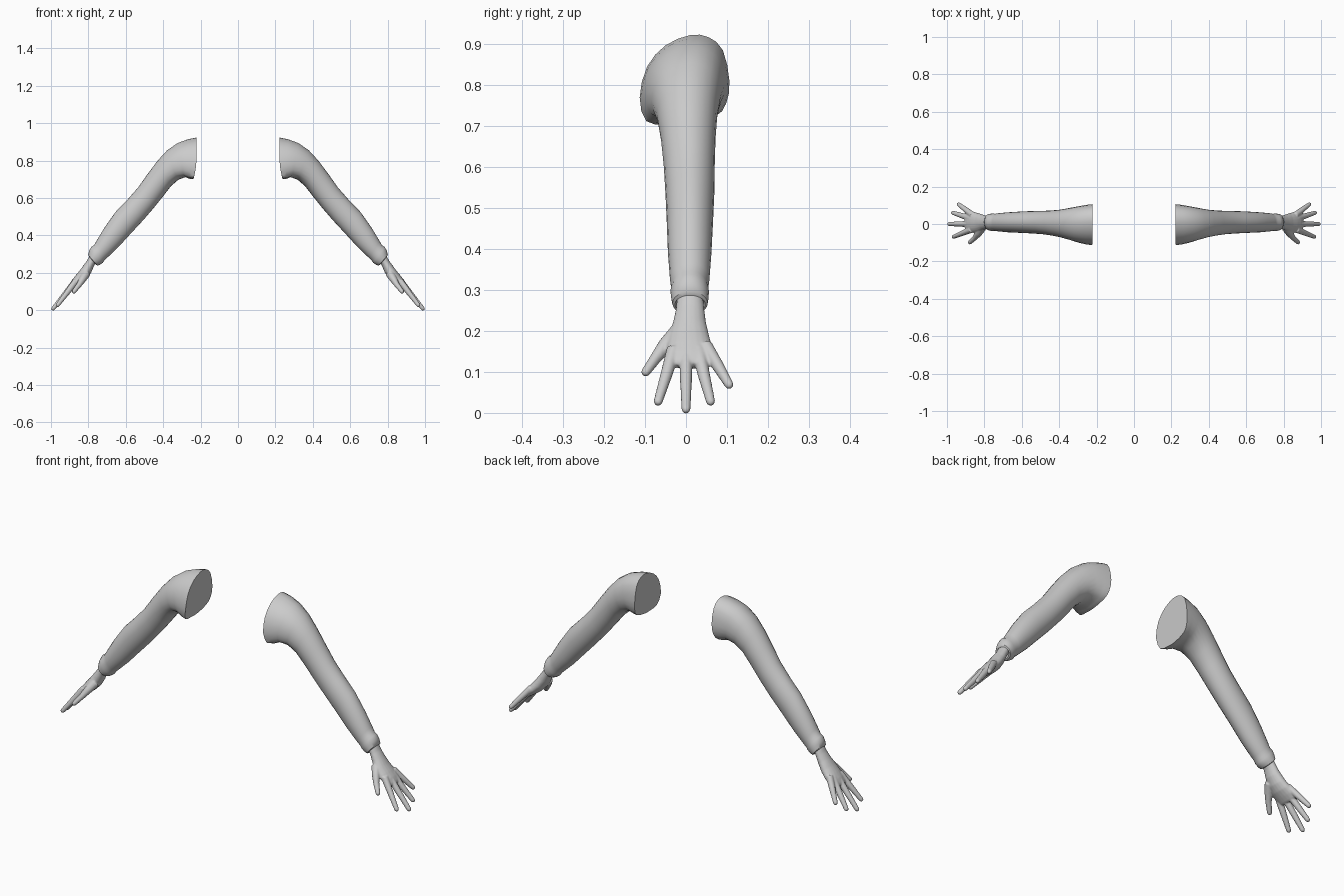
import bpy, bmesh, math
from mathutils import Vector

if "Cube" in bpy.data.objects:
    bpy.data.objects.remove(bpy.data.objects["Cube"])

cloth = bpy.data.materials.new("plain grey")
cloth.diffuse_color = (0.6, 0.6, 0.6, 1)
cloth.use_nodes = True
cloth.node_tree.nodes["Principled BSDF"].inputs["Base Color"].default_value = cloth.diffuse_color


def loft(bm, rings):
    """Skin a list of vertex loops and close both ends."""
    loops = [[bm.verts.new(p) for p in ring] for ring in rings]
    n = len(loops[0])
    for a, b in zip(loops, loops[1:]):
        for i in range(n):
            j = (i + 1) % n
            bm.faces.new((a[i], a[j], b[j], b[i]))
    bm.faces.new(loops[0])
    bm.faces.new(loops[-1])


def oval(ux, uz, lx, lz, y0, y1, n=24):
    """Ring between an upper and a lower point, reaching from y0 to y1."""
    up, low = Vector((ux, 0, uz)), Vector((lx, 0, lz))
    mid, half = (up + low) / 2, (up - low) / 2
    ring = []
    for i in range(n):
        a = 2 * math.pi * i / n
        y = (y0 + y1) / 2 + (y1 - y0) / 2 * math.sin(a)
        ring.append(mid + half * math.cos(a) + Vector((0, y, 0)))
    return ring


def tube(bm, points, radii, n=12):
    """Round tapering tube with a domed tip."""
    pts = [Vector(p) for p in points]
    end = (pts[-1] - pts[-2]).normalized()
    tip, r = pts[-1], radii[-1]
    radii = list(radii) + [r * 0.8, r * 0.35]
    pts += [tip + end * r * 0.6, tip + end * r * 0.95]
    rings = []
    for i, p in enumerate(pts):
        d = (pts[min(i + 1, len(pts) - 1)] - pts[max(i - 1, 0)]).normalized()
        u = d.cross(Vector((0, 1, 0))).normalized()
        v = d.cross(u)
        rings.append([p + (u * math.cos(t) + v * math.sin(t)) * radii[i]
                      for t in (2 * math.pi * k / n for k in range(n))])
    loft(bm, rings)


def finish(bm, name, side):
    for v in bm.verts:
        v.co.x *= side
    bmesh.ops.recalc_face_normals(bm, faces=bm.faces)
    me = bpy.data.meshes.new(name)
    bm.to_mesh(me)
    bm.free()
    me.materials.append(cloth)
    ob = bpy.data.objects.new(name, me)
    bpy.context.collection.objects.link(ob)
    bpy.ops.object.select_all(action='DESELECT')
    ob.select_set(True)
    bpy.context.view_layer.objects.active = ob
    return ob


# upper x, z, lower x, z, front y, back y
SLEEVE = [
    (.226, .922, .238, .702, -.113, .108),
    (.270, .914, .258, .703, -.109, .104),
    (.325, .894, .282, .711, -.099, .096),
    (.380, .855, .318, .698, -.084, .086),
    (.430, .800, .358, .664, -.071, .077),
    (.482, .730, .402, .607, -.061, .072),
    (.535, .655, .452, .545, -.054, .070),
    (.595, .587, .510, .478, -.050, .069),
    (.655, .525, .575, .408, -.047, .066),
    (.715, .440, .640, .337, -.044, .062),
    (.758, .368, .700, .280, -.039, .057),
    (.770, .347, .716, .265, -.036, .054),
    # cuff band with a rolled edge
    (.784, .339, .722, .254, -.038, .056),
    (.796, .318, .738, .243, -.036, .055),
    (.801, .296, .752, .239, -.033, .053),
    (.797, .287, .759, .243, -.027, .047),
    (.785, .292, .756, .262, -.020, .040),
]

# shoulder outline (y, z), from the top round by the back
SHOULDER = [(.010, .922), (.055, .917), (.090, .885), (.106, .810),
            (.098, .755), (.070, .722), (.000, .703), (-.050, .703),
            (-.097, .712), (-.113, .770), (-.095, .845), (-.050, .897)]


def shoulder_ring():
    """Smoothly resample the shoulder outline to 24 points."""
    p = [Vector((.222 + max(0, .78 - z) * .2, y, z)) for y, z in SHOULDER]
    ring = []
    for i in range(12):
        a, b, c, d = (p[(i + k) % 12] for k in (-1, 0, 1, 2))
        ring += [b, (b + c) * .5625 - (a + d) * .0625]
    return ring


def sleeve_rings():
    """Oval rings that fade into the shoulder outline."""
    rings = [oval(*r) for r in SLEEVE]
    shift = [s - o for s, o in zip(shoulder_ring(), rings[0])]
    for ring, w in zip(rings, (1, .85, .6, .3, .1)):
        for i, s in enumerate(shift):
            ring[i] += s * w
    return rings


# wrist and palm
PALM = [
    (.787, .302, .750, .273, -.021, .041),
    (.808, .265, .770, .237, -.025, .045),
    (.829, .236, .784, .203, -.032, .049),
    (.853, .204, .806, .168, -.043, .057),
    (.875, .178, .831, .143, -.047, .064),
    (.894, .153, .858, .124, -.047, .068),
    (.906, .132, .879, .110, -.043, .066),
    (.908, .122, .888, .107, -.036, .060),
]

# root, middle and tip of each finger
FINGERS = [
    [(.868, -.030, .155), (.912, -.047, .096), (.964, -.068, .028)],
    [(.870, .000, .155), (.925, .000, .086), (.988, .000, .009)],
    [(.870, .030, .155), (.918, .044, .091), (.968, .060, .028)],
    [(.862, .047, .165), (.899, .076, .118), (.937, .105, .069)],
]
THUMB = [(.812, -.018, .196), (.832, -.050, .164), (.850, -.073, .135), (.877, -.098, .100)]

for side, label in ((-1, "left"), (1, "right")):
    bm = bmesh.new()
    loft(bm, sleeve_rings())
    finish(bm, label + "_sleeve", side)
    bpy.ops.object.shade_smooth_by_angle(angle=math.radians(40))

    bm = bmesh.new()
    loft(bm, [oval(*r, n=20) for r in PALM])
    for f in FINGERS:
        tube(bm, f, (.0175, .0150, .0112))
    tube(bm, THUMB, (.024, .0195, .0145, .0115))
    hand = finish(bm, label + "_hand", side)
    # blend the fingers into the palm
    fuse = hand.modifiers.new("fuse", 'REMESH')
    fuse.mode = 'VOXEL'
    fuse.voxel_size = .0035
    fuse.use_smooth_shade = True
    relax = hand.modifiers.new("relax", 'SMOOTH')
    relax.factor = .5
    relax.iterations = 4
